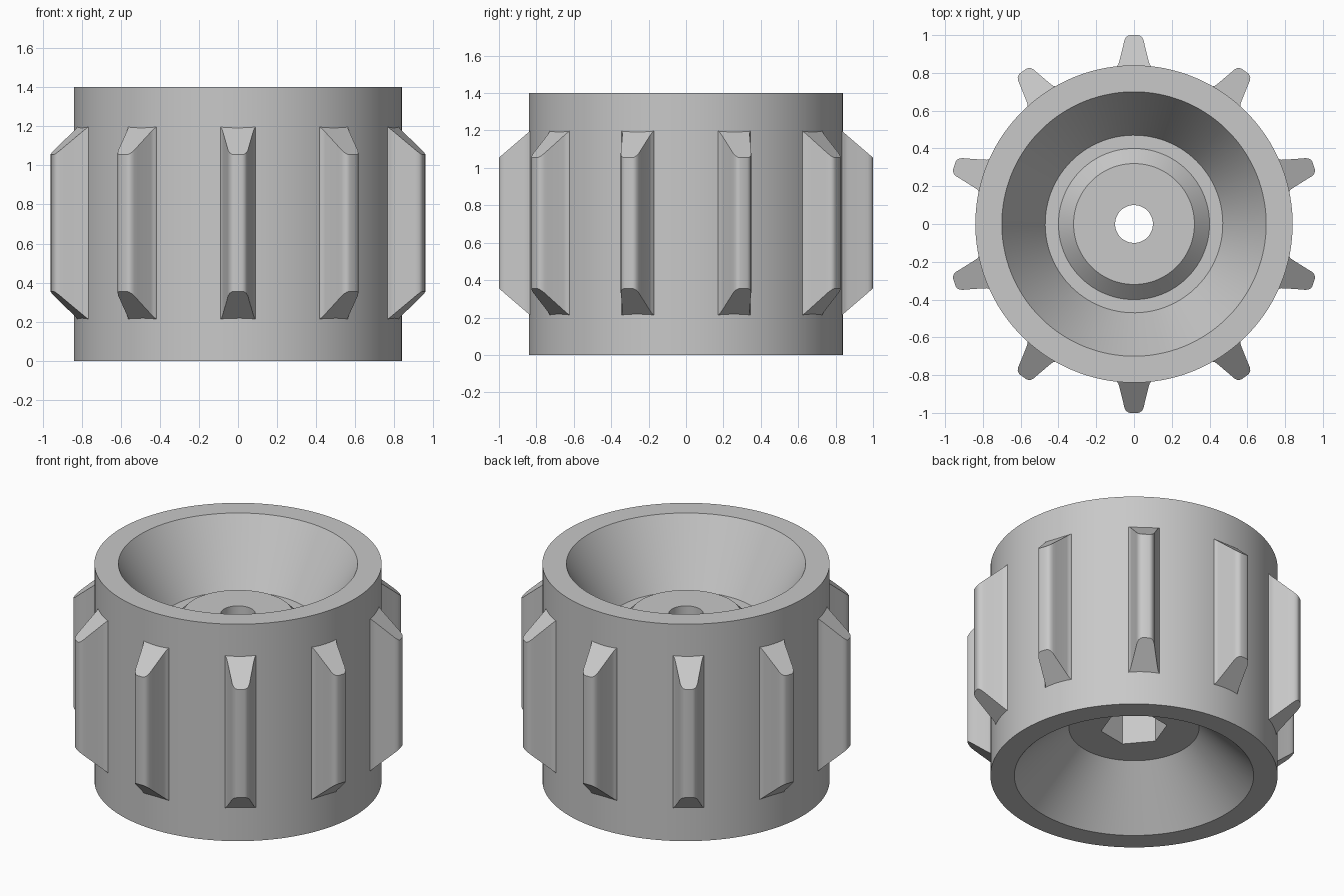
import bpy, bmesh, math

old = bpy.data.objects.get("Cube")
if old:
    bpy.data.objects.remove(old, do_unlink=True)

grey = bpy.data.materials.new("plain grey")
grey.use_nodes = True
colour = (0.58, 0.58, 0.58, 1)
grey.diffuse_color = colour
grey.node_tree.nodes["Principled BSDF"].inputs["Base Color"].default_value = colour


def finish(name, bm):
    """Turn a bmesh into a smooth shaded object with sharp edges kept."""
    bmesh.ops.recalc_face_normals(bm, faces=bm.faces)
    mesh = bpy.data.meshes.new(name)
    bm.to_mesh(mesh)
    bm.free()
    mesh.materials.append(grey)
    obj = bpy.data.objects.new(name, mesh)
    bpy.context.collection.objects.link(obj)
    bpy.ops.object.select_all(action='DESELECT')
    obj.select_set(True)
    bpy.context.view_layer.objects.active = obj
    bpy.ops.object.shade_smooth_by_angle(angle=math.radians(30))
    return obj


# Knob body: closed lathe profile of (radius, height, sides), sides 0 is round
SEGMENTS = 120
START = math.radians(10)
profile = [
    (0.84, 0, 0), (0.84, 1.4, 0),            # outer wall
    (0.70, 1.4, 0), (0.47, 1.0, 0),          # upper funnel
    (0.40, 1.0, 0), (0.32, 1.08, 0),         # raised boss
    (0.10, 1.08, 0), (0.10, 0.65, 0),        # through hole
    (0.195, 0.65, 6), (0.195, 0.32, 6),      # hexagonal nut pocket
    (0.38, 0.32, 0), (0.70, 0, 0),           # lower funnel
]
bm = bmesh.new()
rings = []
for radius, z, sides in profile:
    ring = []
    for i in range(SEGMENTS):
        a = math.tau * i / SEGMENTS
        r = radius
        if sides:
            half = math.pi / sides
            r *= math.cos(half) / math.cos(a % (2 * half) - half)
        ring.append(bm.verts.new((r * math.cos(a + START), r * math.sin(a + START), z)))
    rings.append(ring)
for k, ring in enumerate(rings):
    above = rings[(k + 1) % len(rings)]
    for i in range(SEGMENTS):
        j = (i + 1) % SEGMENTS
        bm.faces.new((ring[i], ring[j], above[j], above[i]))
finish("knob_body", bm)

# Grip rib: tapered section with flared root, rounded tip and sloped ends
side = [(0.10, 0.80), (0.092, 0.833), (0.083, 0.845), (0.077, 0.865), (0.056, 0.95),
        (0.051, 0.972), (0.043, 0.988), (0.032, 0.997), (0.02, 1.0)]
section = side + [(-x, y) for x, y in reversed(side)]
bm = bmesh.new()
ends = []
for sign in (-1, 1):
    ends.append([bm.verts.new((x, y, 0.705 + sign * (0.487 - 0.86 * (y - 0.84))))
                 for x, y in section])
    bm.faces.new(ends[-1])
for i in range(len(section)):
    j = (i + 1) % len(section)
    bm.faces.new((ends[0][i], ends[0][j], ends[1][j], ends[1][i]))
rib = finish("grip_rib_1", bm)

# Repeat the rib around the body
COUNT = 10
for n in range(1, COUNT):
    copy = rib.copy()
    copy.name = f"grip_rib_{n + 1}"
    copy.rotation_euler.z = math.tau * n / COUNT
    bpy.context.collection.objects.link(copy)
